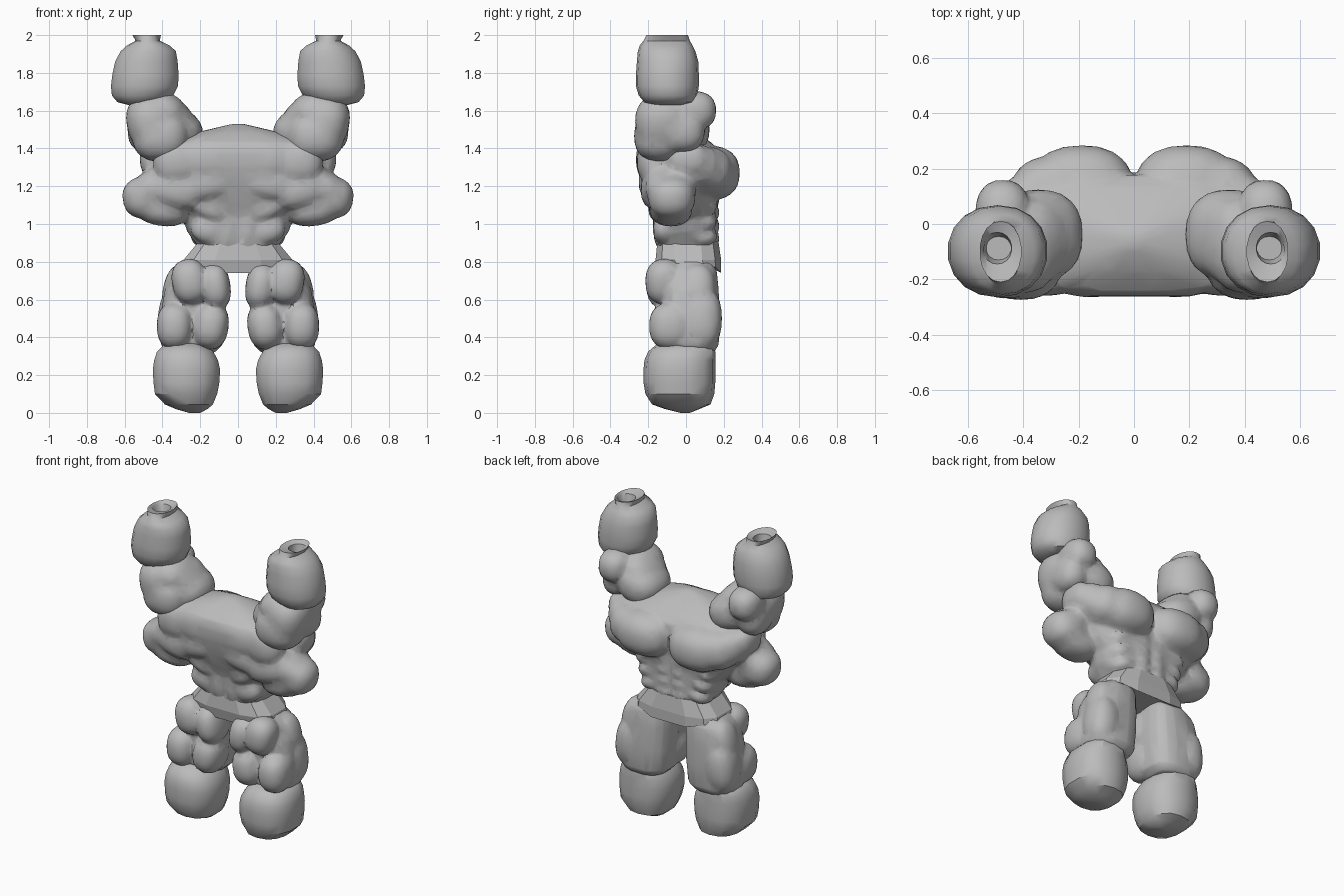
import bpy, bmesh, math
from mathutils import Vector, Euler

if "Cube" in bpy.data.objects:
    bpy.data.objects.remove(bpy.data.objects["Cube"], do_unlink=True)

GREY = (0.5, 0.5, 0.5, 1)
skin = bpy.data.materials.new("plain grey")
skin.use_nodes = True
skin.diffuse_color = GREY
skin.node_tree.nodes["Principled BSDF"].inputs["Base Color"].default_value = GREY


def loft(bm, rings, n=28, power=0.75, groove=0, rise=0):
    """Skin rings given as (z, x centre, half width, y front, y back)."""
    loops = []
    for i, (z, cx, hx, y0, y1) in enumerate(rings):
        loop = []
        for k in range(n):
            a = math.tau * (k + 0.5) / n
            c, s = math.cos(a), math.sin(a)
            x = hx * math.copysign(abs(c) ** power, c)
            y = (y1 - y0) / 2 * math.copysign(abs(s) ** power, s)
            y *= 1 - groove * math.exp(-(x / 0.04) ** 2)
            dz = rise * x * x if i == 0 else 0
            loop.append(bm.verts.new((cx + x, (y0 + y1) / 2 + y, z + dz)))
        loops.append(loop)
    for a, b in zip(loops, loops[1:]):
        for k in range(n):
            j = (k + 1) % n
            bm.faces.new((a[k], a[j], b[j], b[k]))
    bm.faces.new(loops[0])
    bm.faces.new(loops[-1])


def muscles(bm, blobs, q=2.4):
    """Rounded, slightly boxy blobs: centre, radii, tilt about y."""
    for centre, radii, tilt in blobs:
        turn = Euler((0, math.radians(tilt), 0)).to_matrix()
        for v in bmesh.ops.create_icosphere(bm, subdivisions=3, radius=1)["verts"]:
            v.co /= sum(abs(t) ** q for t in v.co) ** (1 / q)
            v.co = turn @ Vector([t * r for t, r in zip(v.co, radii)]) + Vector(centre)


def mirror(bm):
    """Add the twin on the other side."""
    copy = bmesh.ops.duplicate(bm, geom=bm.verts[:] + bm.edges[:] + bm.faces[:])["geom"]
    for v in copy:
        if isinstance(v, bmesh.types.BMVert):
            v.co.x *= -1


def finish(name, bm, voxel=0, relax=0, smooth=35):
    """Make the object, fuse its masses into one skin and shade it."""
    bmesh.ops.recalc_face_normals(bm, faces=bm.faces[:])
    mesh = bpy.data.meshes.new(name)
    bm.to_mesh(mesh)
    bm.free()
    ob = bpy.data.objects.new(name, mesh)
    bpy.context.collection.objects.link(ob)
    bpy.ops.object.select_all(action='DESELECT')
    ob.select_set(True)
    bpy.context.view_layer.objects.active = ob
    if voxel:
        fuse = ob.modifiers.new("fuse", 'REMESH')
        fuse.mode, fuse.voxel_size = 'VOXEL', voxel
        soften = ob.modifiers.new("soften", 'SMOOTH')
        soften.factor, soften.iterations = 0.5, relax
        facet = ob.modifiers.new("facet", 'DECIMATE')
        facet.ratio = 0.12
        for m in (fuse, soften, facet):
            bpy.ops.object.modifier_apply(modifier=m.name)
    ob.data.materials.clear()
    ob.data.materials.append(skin)
    if smooth:
        bpy.ops.object.shade_smooth_by_angle(angle=math.radians(smooth))


# Torso: chest and abdomen on +y, sculpted shoulder blades on -y, wide sides
bm = bmesh.new()
muscles(bm, [
    # chest
    ((.19, .12, 1.27), (.19, .165, .145), 0),
    ((.30, .09, 1.28), (.15, .155, .13), -8),
    ((.39, .05, 1.31), (.10, .13, .11), 0),
    ((.45, .01, 1.34), (.07, .11, .09), 0),
    # side muscles
    ((.475, -.075, 1.145), (.137, .125, .115), 10),
    ((.44, -.08, 1.20), (.15, .135, .095), 38),
    ((.40, -.08, 1.09), (.15, .115, .10), -8),
    # upper back
    ((.15, -.19, 1.34), (.15, .075, .11), 0),
    ((.32, -.17, 1.33), (.13, .09, .12), 0),
    ((.16, -.18, 1.22), (.15, .07, .09), 12),
    ((.32, -.15, 1.18), (.15, .09, .10), -12),
    # lower back
    ((.05, -.135, 1.0), (.045, .04, .13), 0),
    ((.16, -.15, 1.09), (.11, .05, .06), -25),
    ((.16, -.11, .97), (.09, .065, .075), -20)])
muscles(bm, [((.055, .13, .92 + .07 * i), (.055, .048, .04), 0) for i in range(4)])
muscles(bm, [((.165 + .02 * i, .08, .94 + .08 * i), (.085, .085, .05), 15) for i in range(3)])
mirror(bm)
loft(bm, [
    (0.85, 0, .20, -.15, .16), (0.90, 0, .225, -.16, .165), (0.96, 0, .27, -.165, .165),
    (1.03, 0, .29, -.17, .165), (1.10, 0, .36, -.20, .17), (1.20, 0, .42, -.235, .17),
    (1.30, 0, .45, -.26, .18), (1.38, 0, .46, -.265, .18), (1.43, 0, .43, -.25, .14),
    (1.485, 0, .22, -.18, .05), (1.53, 0, .03, -.09, -.03)], n=48, groove=.07)
finish("torso", bm, .013, 4)

# Flared angular waistband
bm = bmesh.new()
loft(bm, [(.73, 0, .30, -.15, .19), (.81, 0, .295, -.165, .19), (.91, 0, .21, -.155, .175)],
     n=12, power=.65, rise=.7)
finish("waistband", bm, smooth=0)

# Upper arms: clustered shoulder masses
bm = bmesh.new()
muscles(bm, [
    ((.345, -.04, 1.50), (.16, .165, .125), -25),
    ((.355, -.06, 1.565), (.12, .155, .10), -40),
    ((.41, -.14, 1.465), (.15, .135, .135), 0),
    ((.46, -.12, 1.54), (.13, .15, .15), 10),
    ((.49, -.02, 1.50), (.095, .12, .12), 0),
    ((.475, .035, 1.60), (.10, .125, .105), 0),
    ((.40, -.09, 1.58), (.12, .16, .12), -30)])
mirror(bm)
finish("upper_arms", bm, .012, 3)

# Forearms: rounded, with a flared open end
bm = bmesh.new()
loft(bm, [
    (1.63, .51, .07, -.18, .0), (1.645, .52, .12, -.22, .04), (1.68, .505, .165, -.25, .06),
    (1.73, .495, .18, -.265, .068), (1.79, .49, .178, -.265, .068), (1.86, .485, .168, -.26, .065),
    (1.915, .475, .148, -.255, .05), (1.945, .475, .115, -.245, .035), (1.97, .478, .065, -.225, .02),
    (2.0, .483, .076, -.21, .01), (1.985, .495, .052, -.145, -.03), (1.92, .49, .045, -.13, -.045)],
    n=18, power=.95)
mirror(bm)
finish("forearms", bm, smooth=40)

# Thighs: flat-backed core with clustered muscles in front and outside
bm = bmesh.new()
loft(bm, [
    (.32, .25, .13, -.08, .15), (.36, .245, .165, -.12, .175), (.50, .24, .175, -.13, .18),
    (.65, .225, .165, -.13, .175), (.75, .205, .14, -.11, .165), (.83, .18, .08, -.08, .12)],
    n=16)
muscles(bm, [
    ((.255, -.115, .695), (.095, .10, .12), 10),
    ((.12, -.09, .67), (.08, .12, .125), 8),
    ((.145, -.075, .46), (.095, .12, .125), -8),
    ((.335, -.08, .46), (.095, .115, .125), 0),
    ((.325, .08, .50), (.10, .11, .17), -5),
    ((.31, .06, .66), (.085, .095, .13), -15)])
mirror(bm)
finish("thighs", bm, .011, 1)

# Heavy lower legs ending in a blunt tip
bm = bmesh.new()
loft(bm, [
    (.0, .23, .03, -.03, .02), (.02, .245, .085, -.11, .07), (.045, .26, .13, -.18, .13),
    (.10, .275, .168, -.215, .15), (.16, .273, .178, -.225, .155), (.23, .273, .182, -.225, .155),
    (.28, .275, .172, -.22, .155), (.325, .28, .152, -.20, .155), (.355, .28, .12, -.165, .15),
    (.375, .275, .07, -.10, .12)], n=14, power=.82)
mirror(bm)
finish("lower_legs", bm, smooth=30)
